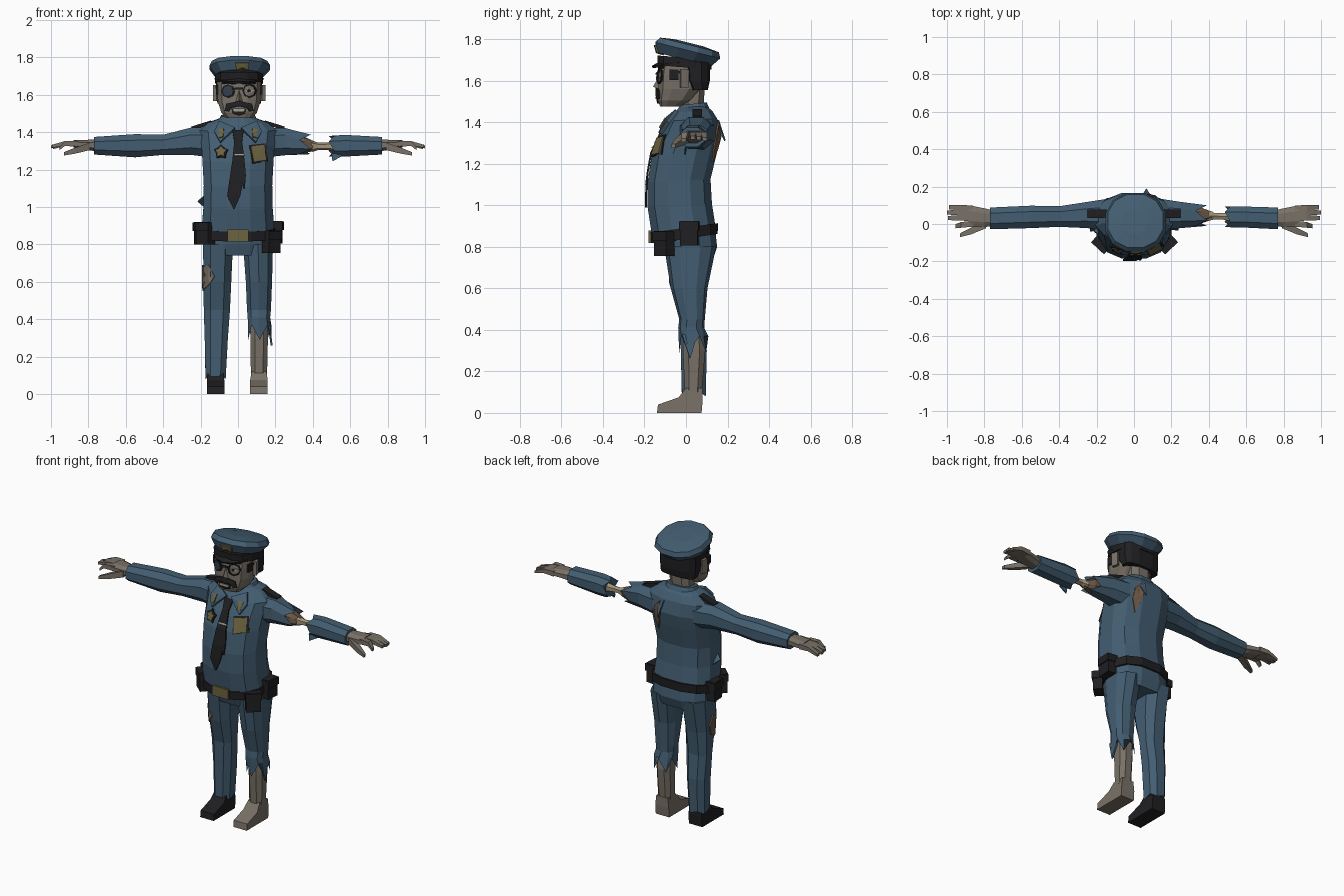
import bpy, math
from mathutils import Vector, Matrix
from mathutils.bvhtree import BVHTree

def mat(name, r, g, b):
    m = bpy.data.materials.new(name)
    m.diffuse_color = (r, g, b, 1)
    return m

BLUE = mat("uniform_blue", .056, .110, .165)
SKIN = mat("grey_skin", .19, .165, .135)
BLACK = mat("soft_black", .014, .014, .016)
GOLD = mat("dull_gold", .15, .125, .05)
BONE = mat("bone", .36, .30, .19)
FLESH = mat("torn_flesh", .15, .095, .06)
LENS = mat("dark_lens", .03, .05, .07)
PALE = mat("pale_tooth", .36, .34, .29)

def mesh(name, verts, faces, m, thick=0):
    me = bpy.data.meshes.new(name)
    me.from_pydata([tuple(v) for v in verts], [], faces)
    me.update()
    ob = bpy.data.objects.new(name, me)
    bpy.context.collection.objects.link(ob)
    me.materials.append(m)
    if thick:
        s = ob.modifiers.new("thickness", 'SOLIDIFY')
        s.thickness, s.offset = thick, 0
    return ob

def unit_ring(n, p):
    """Boxy ellipse of n points that reaches exactly +-1."""
    k = math.cos(math.pi / n) ** p
    f = lambda t: math.copysign(abs(t) ** p, t) / k
    return [(f(math.cos(a)), f(math.sin(a)))
            for a in (2 * math.pi * (i + .5) / n for i in range(n))]

def loft(name, rings, m):
    n = len(rings[0])
    vs = [v for r in rings for v in r]
    fs = [(j*n + i, j*n + (i+1) % n, (j+1)*n + (i+1) % n, (j+1)*n + i)
          for j in range(len(rings) - 1) for i in range(n)]
    fs += [tuple(range(n))[::-1], tuple(range(len(vs) - n, len(vs)))]
    # orient outward: compare the signed volume
    vol = sum(Vector(vs[f[0]]).dot(Vector(vs[f[k]]).cross(Vector(vs[f[k+1]])))
              for f in fs for k in range(1, len(f) - 1))
    return mesh(name, vs, fs if vol > 0 else [f[::-1] for f in fs], m)

def zloft(name, rows, m, n=12, p=.8, slope=0, jag=0):
    """Rows: z, half width, front y, back y, centre x. jag tears the last row."""
    rings = []
    for k, (z, rx, f, b, cx) in enumerate(rows):
        ring = []
        for i, (c, s) in enumerate(unit_ring(n, p)):
            y = (f + b) / 2 + s * (b - f) / 2
            d = jag * (-1) ** i if k == len(rows) - 1 else 0
            ring.append((cx + c * rx, y, z + slope * y + d))
        rings.append(ring)
    return loft(name, rings, m)

def xloft(name, rows, m, n=8, side=1, jag0=0, jag1=0):
    """Rows: x, centre y, centre z, half depth, half height."""
    rings = []
    for k, (x, y, z, ry, rz) in enumerate(rows):
        j = jag0 if k == 0 else jag1 if k == len(rows) - 1 else 0
        rings.append([(side * (x + j * (-1) ** i), y + c * ry, z + s * rz)
                      for i, (c, s) in enumerate(unit_ring(n, .85))])
    return loft(name, rings, m)

def box(name, loc, size, m, rz=0, ry=0):
    R = Matrix.Rotation(rz, 3, 'Z') @ Matrix.Rotation(ry, 3, 'Y')
    c = [(-1, -1), (1, -1), (1, 1), (-1, 1)]
    return loft(name, [[Vector(loc) + R @ Vector((a*size[0]/2, b*size[1]/2, h*size[2]/2))
                        for a, b in c] for h in (-1, 1)], m)

def project(target, pts, axis, sgn, lift):
    """Drop (u, z) points onto the target along x or y."""
    me = target.data
    tree = BVHTree.FromPolygons([v.co for v in me.vertices], [tuple(q.vertices) for q in me.polygons])
    d = Vector((sgn, 0, 0)) if axis == 'x' else Vector((0, sgn, 0))
    out = []
    for u, z in pts:
        o = (Vector((0, u, z)) if axis == 'x' else Vector((u, 0, z))) - d
        hit = tree.ray_cast(o, d)[0] or tree.find_nearest(o + d * .9)[0]
        out.append(hit - d * lift)
    return out

def patch(name, target, pts, m, axis='y', sgn=1, lift=.004, thick=.008):
    n = len(pts)
    mid = (sum(q[0] for q in pts) / n, sum(q[1] for q in pts) / n)
    vs = project(target, list(pts) + [mid], axis, sgn, lift)
    return mesh(name, vs, [(i, (i + 1) % n, n) for i in range(n)], m, thick)

def strip(name, target, pairs, m, lift=.005, thick=.009):
    vs = project(target, [q for pr in pairs for q in pr], 'y', 1, lift)
    return mesh(name, vs, [(2*i, 2*i+1, 2*i+3, 2*i+2) for i in range(len(pairs) - 1)], m, thick)

def ngon(x, z, r, n, r2=None):
    return [(x + (r if i % 2 == 0 else r2 or r) * math.sin(2*math.pi*i/n),
             z + (r if i % 2 == 0 else r2 or r) * math.cos(2*math.pi*i/n)) for i in range(n)]

# Shirt
shirt = zloft("shirt", [(.87, .195, -.165, .145, 0), (1.0, .185, -.185, .125, 0),
    (1.12, .183, -.185, .118, 0), (1.25, .19, -.165, .15, 0), (1.33, .195, -.13, .165, 0),
    (1.41, .205, -.085, .15, 0), (1.45, .16, -.05, .125, 0), (1.475, .09, -.03, .095, 0)], BLUE, slope=.05)
zloft("collar", [(1.42, .125, -.075, .125, 0), (1.455, .105, -.05, .112, 0),
                 (1.485, .09, -.025, .10, 0)], BLUE, slope=.1)
for s, w in ((-1, "right"), (1, "left")):
    patch(w + "_collar_point", shirt, [(s*.015, 1.42), (s*.10, 1.455), (s*.125, 1.40), (s*.095, 1.345)],
          BLUE, lift=.014, thick=.02)
    patch(w + "_collar_pin", shirt, [(s*.075, 1.42), (s*.105, 1.415), (s*.10, 1.37), (s*.08, 1.375)],
          GOLD, lift=.028)
    box(w + "_epaulette", (s*.195, .055, 1.437), (.11, .045, .02), BLACK, ry=s*.3)

# Tie with a torn strand, badge, name plate
strip("tie", shirt, [((-.03, 1.41), (.03, 1.41)), ((-.02, 1.35), (.022, 1.35)), ((-.03, 1.25), (.035, 1.25)),
    ((-.045, 1.15), (.03, 1.15)), ((-.058, 1.06), (.012, 1.06)), ((-.025, .99), (-.018, .99))], BLACK, .007)
strip("tie_strand", shirt, [((.01, 1.25), (.035, 1.25)), ((.02, 1.17), (.042, 1.17)),
                            ((.028, 1.1), (.036, 1.1))], BLACK, .007)
patch("tie_clip", shirt, [(-.02, 1.275), (.035, 1.275), (.035, 1.283), (-.02, 1.283)], PALE, lift=.014, thick=.004)
patch("badge_rim", shirt, ngon(-.09, 1.295, .04, 10, .028), BLACK)
patch("badge", shirt, ngon(-.09, 1.295, .03, 10, .018), GOLD, lift=.009)
patch("name_plate_rim", shirt, [(.06, 1.33), (.145, 1.34), (.16, 1.245), (.078, 1.232)], BLACK)
patch("name_plate", shirt, [(.068, 1.323), (.139, 1.332), (.152, 1.25), (.084, 1.24)], GOLD, lift=.009)

# Torn back and loose cloth
patch("back_wound", shirt, [(.075, 1.40), (.115, 1.36), (.125, 1.29), (.10, 1.21), (.08, 1.27), (.065, 1.33)],
      FLESH, sgn=-1)
mesh("back_flap", [(.045, .155, 1.41), (.085, .155, 1.38), (.065, .188, 1.31)], [(0, 1, 2)], BLUE, .008)
mesh("side_flap", [(-.18, -.06, 1.06), (-.18, .0, 1.0), (-.215, -.04, 1.03)], [(0, 1, 2)], BLUE, .008)

# Trousers
zloft("hips", [(.74, .175, -.085, .13, 0), (.80, .185, -.105, .15, 0), (.93, .175, -.12, .135, 0)], BLUE)
right_leg = zloft("right_trouser_leg", [(.80, .08, -.10, .14, -.107), (.6, .074, -.07, .10, -.11),
    (.45, .07, -.03, .085, -.113), (.3, .062, -.025, .10, -.116), (.09, .054, -.02, .095, -.12)],
    BLUE, n=8, jag=.01)
zloft("left_trouser_leg", [(.80, .08, -.10, .14, .107), (.6, .07, -.07, .10, .112),
    (.45, .064, -.03, .088, .112), (.41, .06, -.035, .085, .112), (.33, .062, -.03, .105, .116)],
    BLUE, n=10, jag=.04)
mesh("left_trouser_rag", [(.165, -.02, .38), (.165, .05, .36), (.18, .02, .26)], [(0, 1, 2)], BLUE, .01)
patch("thigh_wound", right_leg, [(-.04, .60), (-.05, .67), (-.0, .69), (.035, .63), (.02, .57), (-.02, .55)],
      FLESH, axis='x', lift=.004)
patch("thigh_wound_front", right_leg, [(-.182, .68), (-.155, .69), (-.125, .63), (-.15, .59), (-.182, .56)], SKIN)
zloft("left_shin", [(.09, .043, -.005, .075, .112), (.3, .047, -.015, .093, .113), (.43, .045, -.01, .08, .112)],
      SKIN, n=8)

# Shoe and bare foot: side profile swept across
PROFILE = [(-.14, 0), (.075, 0), (.08, .06), (.08, .12), (0, .12), (-.035, .075), (-.135, .04)]
for name, cx, m in (("right_shoe", -.12, BLACK), ("left_foot", .112, SKIN)):
    loft(name, [[(cx + s * (.047 if z < .1 else .04), y, z) for y, z in PROFILE] for s in (-1, 1)], m)

# Belt, buckle, pouches
zloft("belt", [(.84, .20, -.167, .152, 0), (.892, .20, -.17, .155, 0)], BLACK, slope=.14)
box("belt_buckle", (0, -.17, .848), (.11, .02, .062), GOLD)
for i, (x, y, z, r) in enumerate([(.178, -.105, .815, .75), (.208, .015, .865, 1.5),
                                  (-.172, -.105, .86, -.75), (-.205, .01, .86, -1.5)]):
    box(f"pouch_{i}", (x, y, z), (.085, .055, .12), BLACK, r)
    box(f"pouch_lid_{i}", (x, y, z + .035), (.095, .068, .045), BLACK, r)

# Arms: whole right sleeve, torn left sleeve with exposed bone
xloft("right_sleeve", [(.14, .05, 1.345, .085, .08), (.25, .048, 1.352, .07, .073), (.4, .04, 1.333, .055, .054),
    (.55, .038, 1.328, .06, .062), (.77, .03, 1.328, .058, .047)], BLUE, side=-1)
xloft("left_upper_sleeve", [(.14, .05, 1.345, .085, .08), (.25, .048, 1.35, .07, .073),
    (.36, .045, 1.335, .055, .052)], BLUE, jag1=.03)
xloft("left_arm_stump", [(.26, .045, 1.335, .045, .045), (.36, .045, 1.33, .042, .04),
    (.41, .045, 1.325, .02, .022)], FLESH, jag1=.01)
xloft("arm_bone", [(.36, .043, 1.325, .018, .018), (.40, .043, 1.325, .026, .026), (.43, .042, 1.325, .017, .017),
    (.47, .041, 1.325, .017, .017), (.52, .04, 1.325, .024, .024)], BONE, n=6)
xloft("left_forearm_sleeve", [(.50, .038, 1.325, .055, .055), (.57, .038, 1.328, .056, .058),
    (.77, .03, 1.328, .058, .047)], BLUE, jag0=.015)
mesh("forearm_rag", [(.50, .0, 1.29), (.56, .0, 1.275), (.505, -.005, 1.245)], [(0, 1, 2)], BLUE, .008)

# Hands
for s, w in ((-1, "right"), (1, "left")):
    xloft(w + "_palm", [(.74, .03, 1.328, .04, .032), (.80, .034, 1.332, .05, .028),
                        (.88, .042, 1.338, .058, .02)], SKIN, side=s)
    for i, (y0, y1, x1, z1) in enumerate([(.083, .09, .99, 1.317), (.058, .062, 1.0, 1.322),
                                          (.033, .032, .995, 1.325), (.002, -.012, .955, 1.312)]):
        xloft(f"{w}_finger_{i}", [(.86, y0, 1.338, .016, .016), (.925, (y0 + y1)/2, 1.34, .015, .013),
                                  (x1, y1, z1, .011, .008)], SKIN, n=4, side=s)
    xloft(w + "_thumb", [(.79, .0, 1.325, .022, .02), (.87, -.037, 1.302, .018, .016),
                         (.93, -.06, 1.285, .01, .009)], SKIN, n=4, side=s)

# Head
CX = .006
zloft("neck", [(1.40, .075, -.04, .09, 0), (1.47, .066, -.02, .085, 0), (1.57, .07, 0, .09, CX)], SKIN, n=8)
head = zloft("head", [(1.475, .07, -.125, -.03, CX), (1.505, .095, -.135, .03, CX), (1.56, .113, -.132, .08, CX),
    (1.63, .118, -.13, .10, CX), (1.70, .118, -.12, .105, CX)], SKIN, n=12, p=.7)
zloft("hair", [(1.555, .116, .015, .105, CX), (1.60, .123, -.02, .115, CX), (1.69, .124, -.03, .118, CX)],
      BLACK, n=12, p=.7)
mesh("nose", [(CX, -.125, 1.635), (CX-.022, -.128, 1.56), (CX+.022, -.128, 1.56), (CX, -.158, 1.57)],
     [(0, 1, 3), (0, 3, 2), (1, 2, 3), (0, 2, 1)], SKIN)
for s, w in ((-1, "right"), (1, "left")):
    box(w + "_ear", (CX + s*.125, -.008, 1.61), (.02, .04, .085), SKIN, rz=s*.3)
    box(w + "_glasses_side", (CX + s*.119, -.058, 1.628), (.01, .045, .05), BLACK)
    box(w + "_glasses_arm", (CX + s*.12, -.02, 1.64), (.01, .06, .012), BLACK)
    strip(w + "_eyebrow", head, [((CX + s*.02, 1.655), (CX + s*.02, 1.668)),
                                 ((CX + s*.09, 1.66), (CX + s*.09, 1.672))], BLACK)

# Glasses: one dark lens, one cracked open over an eye
patch("right_lens_rim", head, ngon(-.052, 1.62, .036, 8), BLACK)
patch("right_lens", head, ngon(-.052, 1.62, .028, 8), LENS, lift=.009)
patch("left_eye", head, [(.035, 1.622), (.06, 1.633), (.088, 1.622), (.06, 1.612)], PALE, lift=.003)
patch("left_pupil", head, ngon(.06, 1.622, .008, 6), BLACK, lift=.008)
outer, inner = ngon(.062, 1.622, .038, 8), ngon(.062, 1.622, .031, 8)
strip("left_rim", head, [(outer[i % 8], inner[i % 8]) for i in range(9)], BLACK)
strip("glasses_bridge", head, [((-.02, 1.628), (-.02, 1.638)), ((.028, 1.628), (.028, 1.638))], BLACK, .012)

# Moustache and open mouth
strip("moustache", head, [((-.07, 1.515), (-.05, 1.51)), ((-.062, 1.552), (-.04, 1.53)), ((CX, 1.567), (CX, 1.54)),
    ((.074, 1.552), (.05, 1.53)), ((.082, 1.515), (.062, 1.51))], BLACK, .01)
patch("mouth", head, [(-.035, 1.528), (.045, 1.528), (.04, 1.5), (CX, 1.49), (-.03, 1.5)], BLACK)
patch("teeth", head, [(-.026, 1.523), (.037, 1.523), (.033, 1.511), (-.022, 1.511)], PALE, lift=.009)

# Peaked cap
zloft("cap_band", [(1.663, .128, -.135, .122, CX), (1.71, .128, -.138, .122, CX)], BLACK, slope=-.08)
cap = zloft("cap_crown", [(1.70, .126, -.135, .122, CX), (1.748, .162, -.148, .165, .01),
    (1.776, .148, -.125, .158, .008), (1.786, .07, -.05, .08, .006)], BLUE, slope=-.25, p=.9)
arc = [math.radians(a) for a in range(-75, 76, 25)]
mesh("cap_visor", [(CX + r*math.sin(a), -(ry)*math.cos(a) + .01, z)
                   for a in arc for r, ry, z in ((.115, .13, 1.69), (.135, .172, 1.69 - .025*math.cos(a)))],
     [(2*i, 2*i+1, 2*i+3, 2*i+2) for i in range(len(arc) - 1)], BLACK, .012)
patch("cap_badge", cap, [(-.015, 1.772), (.06, 1.772), (.055, 1.735), (.022, 1.725), (-.01, 1.735)],
      GOLD, lift=.006, thick=.009)
